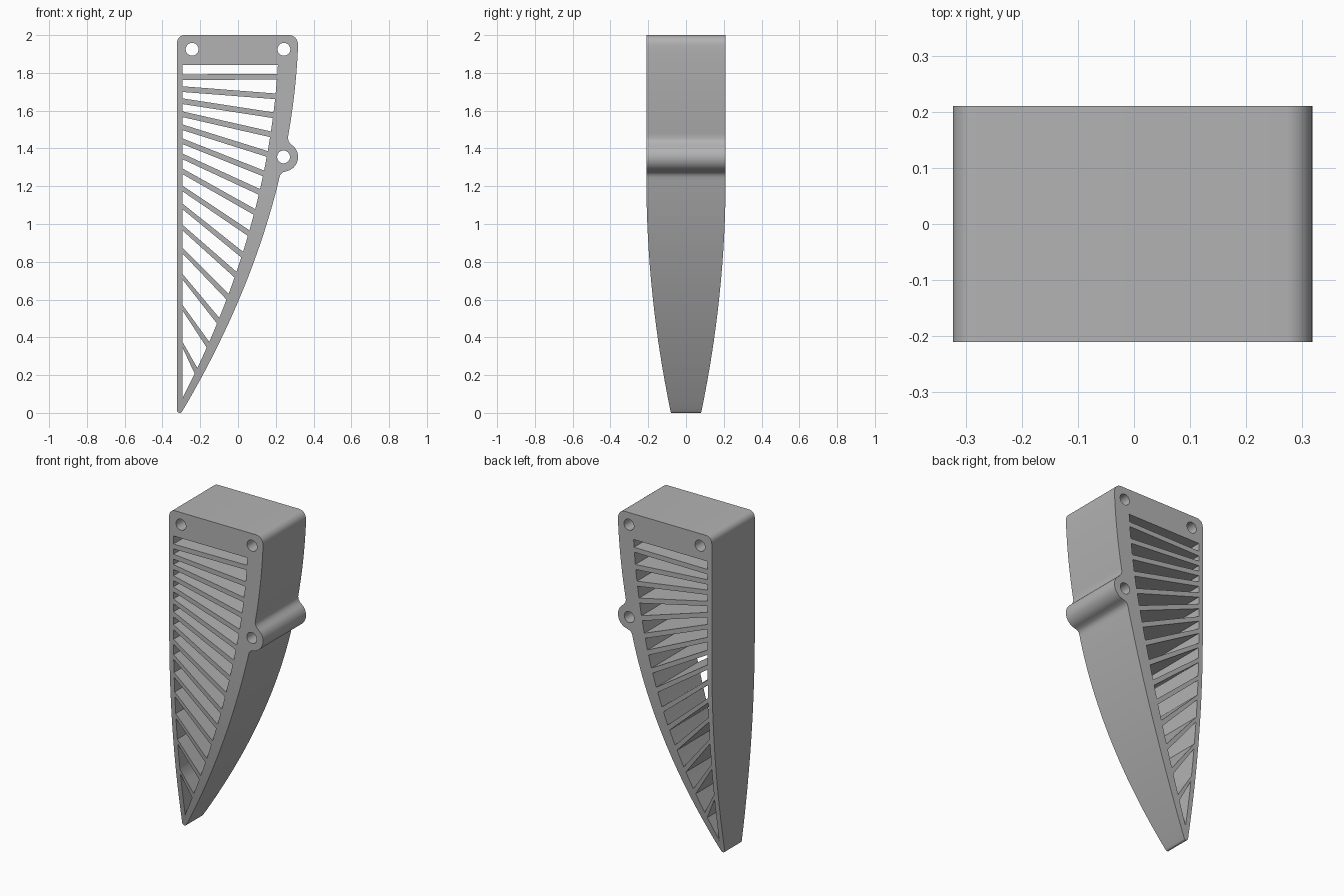
import bpy
import bmesh
from math import cos, sin, radians
from mathutils import Vector

cube = bpy.data.objects.get("Cube")
if cube:
    bpy.data.objects.remove(cube, do_unlink=True)

LEFT, INNER_LEFT, RIB = -0.323, -0.294, 0.03


def outer(z):
    """Curved back edge of the finger."""
    return -0.30 + 0.594 * z - 0.142 * z * z


def inner(z):
    """Inside edge of the curved wall."""
    return outer(z) - (0.035 + 0.06 * z - 0.013 * z * z)


def half_depth(z):
    """Half thickness, tapering toward the tip."""
    t = max(0.0, (1.25 - z) / 1.25)
    return 0.21 - 0.13 * t * t


def arc(cx, cz, r, a0, a1, n):
    return [(cx + r * cos(radians(a0 + (a1 - a0) * i / n)),
             cz + r * sin(radians(a0 + (a1 - a0) * i / n))) for i in range(n + 1)]


def edge(fn, z0, z1, n):
    zs = [z0 + (z1 - z0) * i / n for i in range(n + 1)]
    return [(fn(z), z) for z in zs]


# Outline: tip, curved edge, hinge lug with fillets, rounded top
outline = arc(-0.309, 0.014, 0.014, 180, 330, 8)
outline += edge(outer, 0.03, 1.225, 28)
outline += [(0.219, 1.246), (0.225, 1.262), (0.236, 1.273)]
outline += arc(0.241, 1.355, 0.077, -75, 48, 18)
outline += [(0.277, 1.425), (0.268, 1.439), (0.264, 1.455)]
outline += edge(outer, 1.48, 1.945, 10)
outline += arc(0.270, 1.953, 0.047, 5, 90, 8)
outline += arc(LEFT + 0.04, 1.96, 0.04, 90, 180, 8)

# Bolt holes
holes = [arc(x, z, 0.034, 0, 345, 23)
         for x, z in ((-0.243, 1.925), (0.243, 1.925), (0.241, 1.355))]

# Slots between the fanned ribs
rib_left = [1.777, 1.714, 1.65, 1.581, 1.512, 1.438, 1.358, 1.279,
            1.188, 1.093, 0.981, 0.859, 0.721, 0.557, 0.361]
rib_right = [1.78, 1.676, 1.576, 1.475, 1.371, 1.268, 1.17, 1.064,
             0.952, 0.838, 0.732, 0.615, 0.488, 0.361, 0.223]
h = RIB / 2
top_l = top_r = 1.842
for zl, zr in zip(rib_left, rib_right):
    holes.append([(INNER_LEFT, top_l), (INNER_LEFT, zl + h)]
                 + edge(inner, zr + h, top_r, 3))
    top_l, top_r = zl - h, zr - h
holes.append([(INNER_LEFT, top_l), (INNER_LEFT, 0.075)] + edge(inner, 0.085, top_r, 3))

# Filled, extruded profile
curve = bpy.data.curves.new("finger_profile", "CURVE")
curve.dimensions = "2D"
curve.fill_mode = "BOTH"
curve.extrude = 0.2
for points in [outline] + holes:
    spline = curve.splines.new("POLY")
    spline.points.add(len(points) - 1)
    for p, (x, z) in zip(spline.points, points):
        p.co = (x, z, 0, 1)
    spline.use_cyclic_u = True
profile = bpy.data.objects.new("finger_profile", curve)
bpy.context.collection.objects.link(profile)
graph = bpy.context.evaluated_depsgraph_get()
mesh = bpy.data.meshes.new_from_object(profile.evaluated_get(graph))
bpy.data.objects.remove(profile, do_unlink=True)

# Stand upright, slice into bands, and taper the depth
bm = bmesh.new()
bm.from_mesh(mesh)
for v in bm.verts:
    v.co = Vector((v.co.x, -v.co.z, v.co.y))
bmesh.ops.remove_doubles(bm, verts=bm.verts, dist=0.0001)
for i in range(1, 17):
    bmesh.ops.bisect_plane(bm, geom=bm.verts[:] + bm.edges[:] + bm.faces[:],
                           dist=0.00001, plane_co=(0, 0, 1.28 * i / 16),
                           plane_no=(0, 0, 1))
for v in bm.verts:
    v.co.y = half_depth(v.co.z) * (1 if v.co.y > 0 else -1)
bmesh.ops.recalc_face_normals(bm, faces=bm.faces)
bm.to_mesh(mesh)
bm.free()

# Plain grey plastic
grey = bpy.data.materials.new("grey_plastic")
grey.use_nodes = True
color = (0.45, 0.45, 0.45, 1)
grey.diffuse_color = color
grey.node_tree.nodes["Principled BSDF"].inputs["Base Color"].default_value = color
mesh.materials.clear()
mesh.materials.append(grey)

finger = bpy.data.objects.new("ribbed_finger", mesh)
bpy.context.collection.objects.link(finger)
bpy.ops.object.select_all(action="DESELECT")
finger.select_set(True)
bpy.context.view_layer.objects.active = finger
bpy.ops.object.shade_smooth_by_angle(angle=radians(30))
